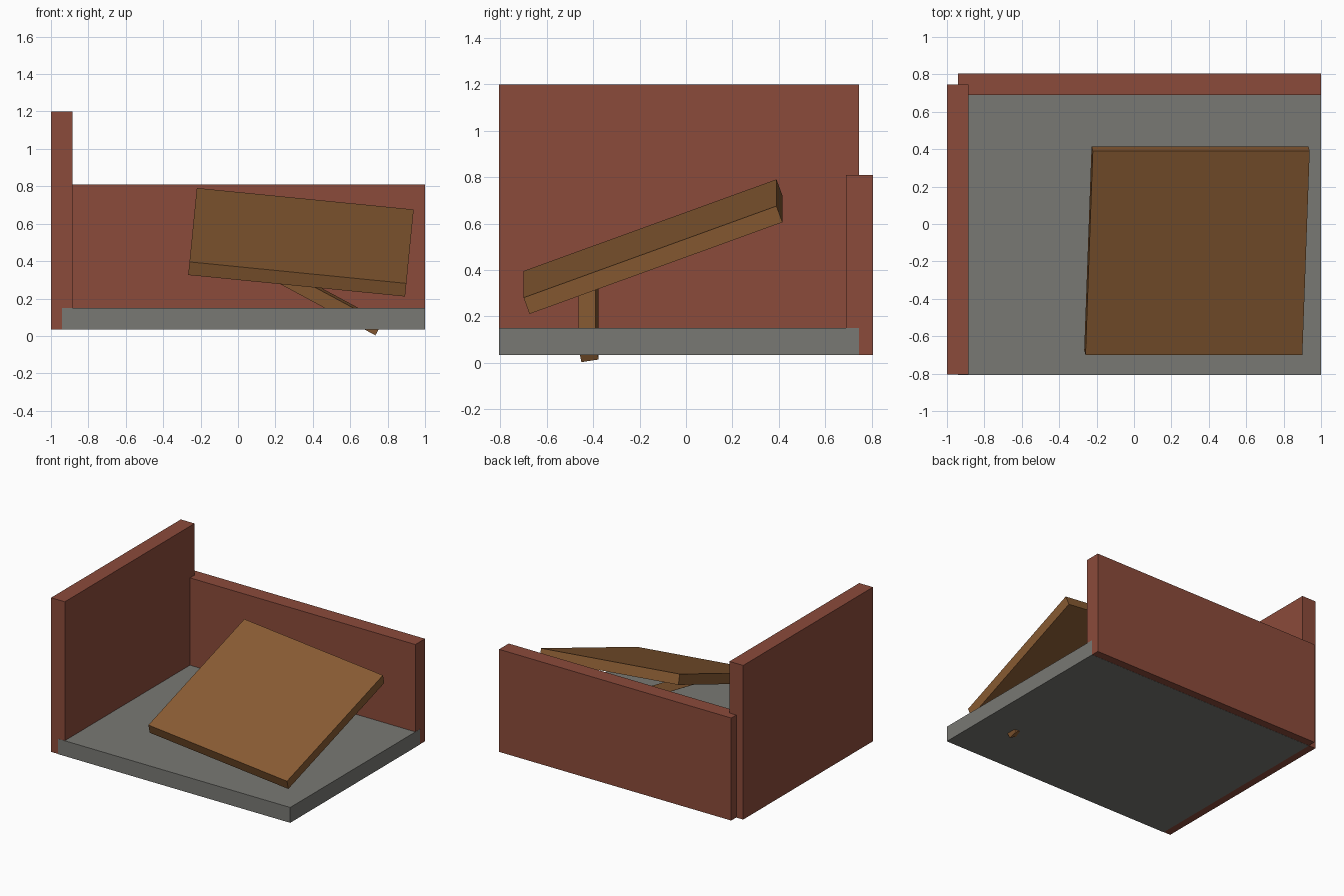
import bpy
from mathutils import Vector, Matrix

if "Cube" in bpy.data.objects:
    bpy.data.objects.remove(bpy.data.objects["Cube"], do_unlink=True)


def material(name, rgb):
    mat = bpy.data.materials.new(name)
    mat.use_nodes = True
    mat.diffuse_color = (*rgb, 1)
    mat.node_tree.nodes["Principled BSDF"].inputs["Base Color"].default_value = (*rgb, 1)
    return mat


def box(name, centre, size, mat, axes=None):
    """Box with its local axes along the given unit vectors."""
    bpy.ops.mesh.primitive_cube_add(size=1)
    ob = bpy.context.object
    ob.name = name
    turn = Matrix(axes).transposed().to_4x4() if axes else Matrix.Identity(4)
    ob.data.transform(Matrix.Translation(centre) @ turn @ Matrix.Diagonal((*size, 1)))
    ob.data.materials.append(mat)
    return ob


def slab(name, low, high, mat):
    low, high = Vector(low), Vector(high)
    return box(name, (low + high) / 2, high - low, mat)


brick = material("brick red", (0.26, 0.07, 0.043))
stone = material("stone grey", (0.19, 0.19, 0.174))
wood = material("brown wood", (0.25, 0.106, 0.033))

# Room corner: the floor sits a hair proud of the walls it shares faces with
slab("floor", (-0.942, -0.806, 0.034), (1.001, 0.745, 0.15), stone)
slab("right_wall", (-1, -0.805, 0.035), (-0.885, 0.745, 1.2), brick)
slab("back_wall", (-0.942, 0.69, 0.035), (1, 0.805, 0.81), brick)

# Tilted square table top
across = Vector((1.16, 0, -0.115)).normalized()
along = Vector((0.04, 1.09, 0.395))
along = (along - across * along.dot(across)).normalized()
up = across.cross(along)
thick = 0.075
top_centre = Vector((0.34, -0.155, 0.536))
box("table_top", top_centre - up * thick / 2, (1.165, 1.16, thick), wood,
    (across, along, up))

# Single slanted leg, rolled slightly about its length
foot, head = Vector((0.755, -0.42, 0.041)), Vector((0.07, -0.42, 0.41))
run = (foot - head).normalized()
roll = Matrix.Rotation(0.175, 3, run)
side = roll @ Vector((0, 1, 0))
if side.z < 0:
    side = roll.transposed() @ Vector((0, 1, 0))
box("table_leg", (foot + head) / 2, ((foot - head).length, 0.076, 0.074), wood,
    (run, side, run.cross(side)))
